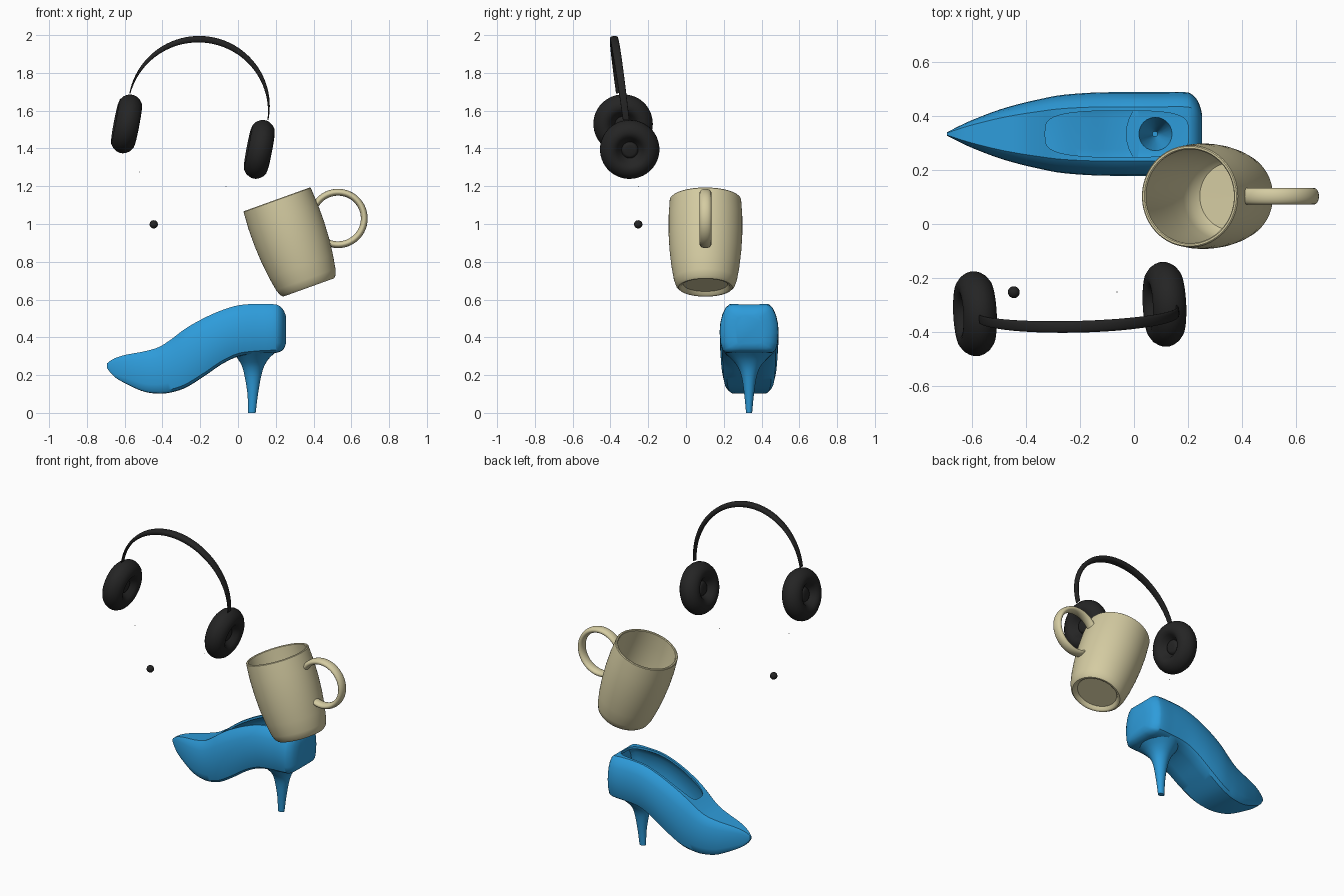
import bpy, bmesh, math
from math import sin, cos, pi, radians
from mathutils import Matrix, Vector

if "Cube" in bpy.data.objects:
    bpy.data.objects.remove(bpy.data.objects["Cube"])


def material(name, rgb):
    m = bpy.data.materials.new(name)
    m.diffuse_color = (*rgb, 1)
    m.use_nodes = True
    m.node_tree.nodes["Principled BSDF"].inputs["Base Color"].default_value = m.diffuse_color
    return m


BLUE = material("bright blue", (0.027, 0.33, 0.70))
CREAM = material("warm cream", (0.66, 0.60, 0.36))
BLACK = material("soft black", (0.018, 0.018, 0.018))


def loft(name, rings, mat, frame=Matrix()):
    """Skin a list of equal rings of points and cap both ends."""
    bm = bmesh.new()
    vs = [[bm.verts.new(frame @ Vector(p)) for p in r] for r in rings]
    n = len(vs[0])
    for a, b in zip(vs, vs[1:]):
        for i in range(n):
            j = (i + 1) % n
            bm.faces.new((a[i], a[j], b[j], b[i]))
    bm.faces.new(vs[0])
    bm.faces.new(vs[-1])
    bmesh.ops.recalc_face_normals(bm, faces=bm.faces)
    me = bpy.data.meshes.new(name)
    bm.to_mesh(me)
    bm.free()
    me.materials.append(mat)
    ob = bpy.data.objects.new(name, me)
    bpy.context.collection.objects.link(ob)
    return ob


def circle(n):
    return [(cos(2 * pi * i / n), sin(2 * pi * i / n)) for i in range(n)]


def lathe(name, profile, mat, frame, n=56):
    """Spin (radius, height) points round the frame's z axis."""
    return loft(name, [[(r * c, r * s, h) for c, s in circle(n)] for r, h in profile], mat, frame)


def smooth(ob, angle=40):
    bpy.ops.object.select_all(action='DESELECT')
    ob.select_set(True)
    bpy.context.view_layer.objects.active = ob
    bpy.ops.object.shade_smooth_by_angle(angle=radians(angle))


def cut(ob, cutter):
    bpy.context.view_layer.objects.active = ob
    m = ob.modifiers.new("cut", 'BOOLEAN')
    m.operation, m.solver, m.object = 'DIFFERENCE', 'EXACT', cutter
    bpy.ops.object.modifier_apply(modifier=m.name)


def curve_at(rows, x):
    """Smooth interpolation of table rows keyed by their first column."""
    k = max(i for i in range(len(rows) - 1) if rows[i][0] <= x + 1e-9)
    a, b = rows[k], rows[k + 1]
    p, q = rows[max(k - 1, 0)], rows[min(k + 2, len(rows) - 1)]
    h = b[0] - a[0]
    t = (x - a[0]) / h
    out = []
    for i in range(1, len(a)):
        ma = (b[i] - p[i]) / (b[0] - p[0]) * h
        mb = (q[i] - a[i]) / (q[0] - a[0]) * h
        out.append((2*t**3 - 3*t*t + 1) * a[i] + (t**3 - 2*t*t + t) * ma
                   + (3*t*t - 2*t**3) * b[i] + (t**3 - t*t) * mb)
    return out


# ---------------------------------------------------------------- shoe
SHOE_Y = 0.334
# x, underside z, top z, half width
STATIONS = [(-.694, .237, .262, .006), (-.66, .195, .286, .024), (-.6, .158, .306, .052),
            (-.5, .113, .325, .090), (-.42, .102, .348, .113), (-.36, .107, .385, .127),
            (-.28, .132, .445, .143), (-.18, .193, .502, .152), (-.087, .257, .543, .155),
            (0, .298, .569, .155), (.1, .312, .577, .155), (.2, .318, .574, .154),
            (.225, .325, .562, .138), (.243, .340, .540, .110), (.253, .365, .515, .072)]
# half cross-section as fractions of width and height
SECTION = [(.4, 0), (.78, .008), (.9, .06), (.97, .2), (1, .42), (.98, .6),
           (.91, .78), (.8, .92), (.65, 1), (.3, 1)]


def shoe_rings(x0, x1, n, wall=0.0):
    rings = []
    for i in range(n + 1):
        x = x0 + (x1 - x0) * i / n
        zb, zt, w = curve_at(STATIONS, x)
        zb, zt, w = zb + wall * 1.3, zt - wall, w - wall
        half = [(w * a, zb + (zt - zb) * b) for a, b in SECTION]
        pts = half + [(-y, z) for y, z in reversed(half)]
        rings.append([(x, SHOE_Y + y, z) for y, z in pts])
    return rings


shoe = loft("shoe_upper", shoe_rings(-.694, .2, 44) + shoe_rings(.207, .253, 8), BLUE)
cavity = loft("cavity_cutter", shoe_rings(-.5, .232, 36, .015), BLUE)

# foot opening: rounded slot cut down into the cavity
slot = []
for c, s in circle(48):
    e = .55 if c > 0 else .8
    slot.append((-.064 + .266 * math.copysign(abs(c) ** e, c),
                 SHOE_Y + .086 * math.copysign(abs(s) ** .5, s)))
opening = loft("opening_cutter", [[(x, y, z) for x, y in slot] for z in (.37, .75)], BLUE)

# heel, flaring into the underside
HEEL = [(0, .0735, .02, .016), (.1, .078, .028, .026), (.2, .079, .045, .042),
        (.25, .080, .060, .064), (.29, .081, .085, .100), (.322, .085, .115, .135)]
rings = []
for i in range(25):
    z = .322 * i / 24
    xc, rx, ry = curve_at(HEEL, min(z, .3219))
    rings.append([(xc + rx * c, SHOE_Y + ry * s, z) for c, s in circle(28)])
heel = loft("shoe_heel", rings, BLUE)

# hollow running down into the heel
pit = lathe("heel_pit_cutter", [(.01, .1), (.028, .2), (.07, .36)], BLUE,
            Matrix.Translation((.078, SHOE_Y, 0)), 24)
for c in (cavity, opening, pit):
    cut(shoe, c)
cut(heel, pit)
for c in (cavity, opening, pit):
    bpy.data.objects.remove(c)
smooth(shoe, 35)
smooth(heel)

# ---------------------------------------------------------------- mug
mug_frame = Matrix.Translation((.374, .103, .664)) @ Matrix.Rotation(radians(-19.8), 4, 'Y')
MUG = [(.001, .02), (.118, .02), (.130, .002), (.135, 0), (.143, 0), (.155, .012), (.167, .045),
       (.180, .12), (.190, .21), (.195, .30), (.195, .40), (.189, .492), (.185, .496),
       (.178, .496), (.174, .492), (.178, .40), (.178, .30), (.174, .21), (.163, .11),
       (.150, .06), (.125, .036), (.001, .034)]
smooth(lathe("mug_body", MUG, CREAM, mug_frame, 72))

rings = []
for i in range(41):
    a = radians(-135 + 270 * i / 40)
    rings.append([(max(.183, .27 + (.139 + .018 * c) * cos(a)), .031 * s,
                   .291 + (.139 + .018 * c) * sin(a)) for c, s in circle(16)])
smooth(loft("mug_handle", rings, CREAM, mug_frame))

# ---------------------------------------------------------------- headphones
left, right = Vector((-.59, -.333, 1.53)), Vector((.113, -.298, 1.395))
mid = (left + right) / 2
ax = (right - left).normalized()
up = Vector((.2, -.12, .97))
up = (up - ax * up.dot(ax)).normalized()
ay = up.cross(ax)
head = Matrix.Translation(mid) @ Matrix((ax, ay, up)).transposed().to_4x4()

# band: half circle, thin at the ends and thick on top
rings = []
for i in range(49):
    a = pi * i / 48
    th, wd = .0025 + .0145 * sin(a), .017 + .005 * sin(a)
    ring = []
    for c, s in circle(16):
        r = .375 - th + th * math.copysign(abs(c) ** .7, c)
        ring.append((r * cos(a), wd * math.copysign(abs(s) ** .7, s), .165 + r * sin(a)))
    rings.append(ring)
smooth(loft("headband", rings, BLACK, head))

# round ear cups with a recessed hub on both faces
CUP = [(.001, .030), (.028, .032), (.038, .028), (.044, .018), (.055, .030), (.070, .050),
       (.085, .060), (.100, .063), (.120, .059), (.140, .044), (.152, .025), (.157, .010)]
CUP += [(r, -h) for r, h in reversed(CUP)]
half = (right - left).length / 2
for name, side in (("left_ear_cup", -1), ("right_ear_cup", 1)):
    f = head @ Matrix.Translation((side * half, 0, 0)) @ Matrix.Rotation(pi / 2, 4, 'Y')
    smooth(lathe(name, CUP, BLACK, f))

# ---------------------------------------------------------------- loose ball and specks
for name, loc, r in (("small_ball", (-.446, -.253, .998), .022),
                     ("speck_a", (-.522, -.30, 1.275), .002),
                     ("speck_b", (-.063, -.252, 1.20), .002)):
    prof = [(max(.0001, r * sin(pi * i / 12)), -r * cos(pi * i / 12)) for i in range(13)]
    smooth(lathe(name, prof, BLACK, Matrix.Translation(loc), 20))
